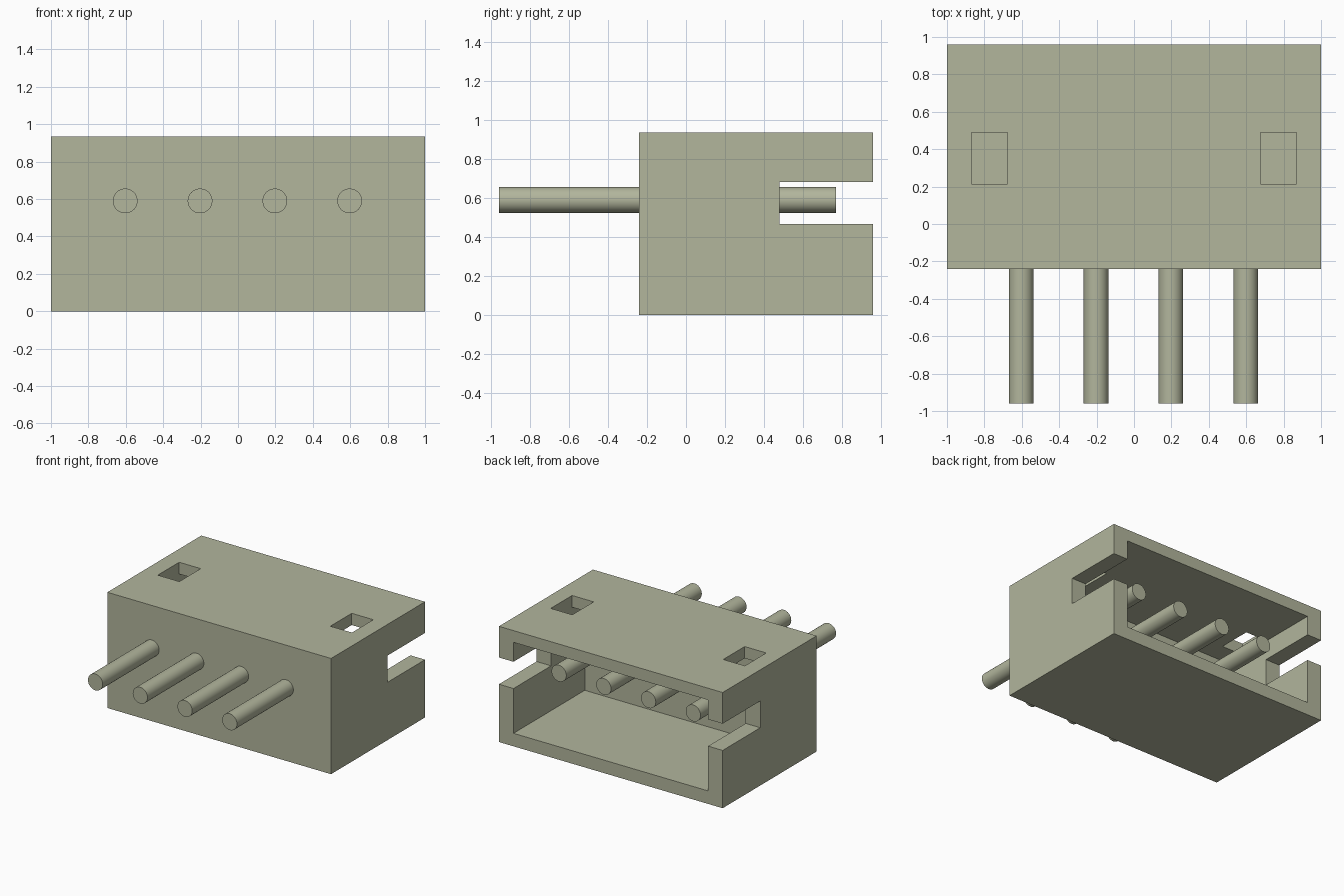
import bpy, math

if "Cube" in bpy.data.objects:
    bpy.data.objects.remove(bpy.data.objects["Cube"])

# One muted sage plastic colour
sage = bpy.data.materials.new("sage_plastic")
sage.use_nodes = True
COLOUR = (0.445, 0.465, 0.335, 1.0)
sage.diffuse_color = COLOUR
sage.node_tree.nodes["Principled BSDF"].inputs["Base Color"].default_value = COLOUR


def box(name, x, y, z):
    """Box spanning the given (min, max) ranges."""
    bpy.ops.mesh.primitive_cube_add(size=1)
    ob = bpy.context.object
    ob.name = name
    for v in ob.data.vertices:
        v.co = [lo if c < 0 else hi for c, (lo, hi) in zip(v.co, (x, y, z))]
    return ob


def cut(target, cutter):
    """Subtract the cutter, then discard it."""
    cutter.hide_render = True
    mod = target.modifiers.new("cut", "BOOLEAN")
    mod.operation, mod.solver, mod.object = "DIFFERENCE", "EXACT", cutter
    bpy.context.view_layer.objects.active = target
    bpy.ops.object.modifier_apply(modifier=mod.name)
    bpy.data.objects.remove(cutter)


# Housing: a block hollowed from the back
housing = box("housing", (-1, 1), (-0.24, 0.96), (0, 0.935))
cut(housing, box("cavity", (-0.87, 0.87), (0.05, 1.2), (0.105, 0.84)))

# Slots in both side walls, open at the back
cut(housing, box("side_slots", (-1.2, 1.2), (0.48, 1.3), (0.467, 0.683)))

# Rectangular windows through the roof
for side in (-1, 1):
    xs = sorted((side * 0.675, side * 0.868))
    cut(housing, box("roof_window", xs, (0.215, 0.488), (0.7, 1.1)))

housing.data.materials.clear()
housing.data.materials.append(sage)

# Contact pins running through the front wall
Y0, Y1 = -0.96, 0.77
for i in range(4):
    bpy.ops.mesh.primitive_cylinder_add(
        vertices=48, radius=0.066, depth=Y1 - Y0,
        location=(-0.603 + 0.4 * i, (Y0 + Y1) / 2, 0.59),
        rotation=(math.pi / 2, 0, 0))
    pin = bpy.context.object
    pin.name = f"contact_pin_{i + 1}"
    pin.data.materials.append(sage)
    bpy.ops.object.shade_smooth_by_angle(angle=math.radians(30))
